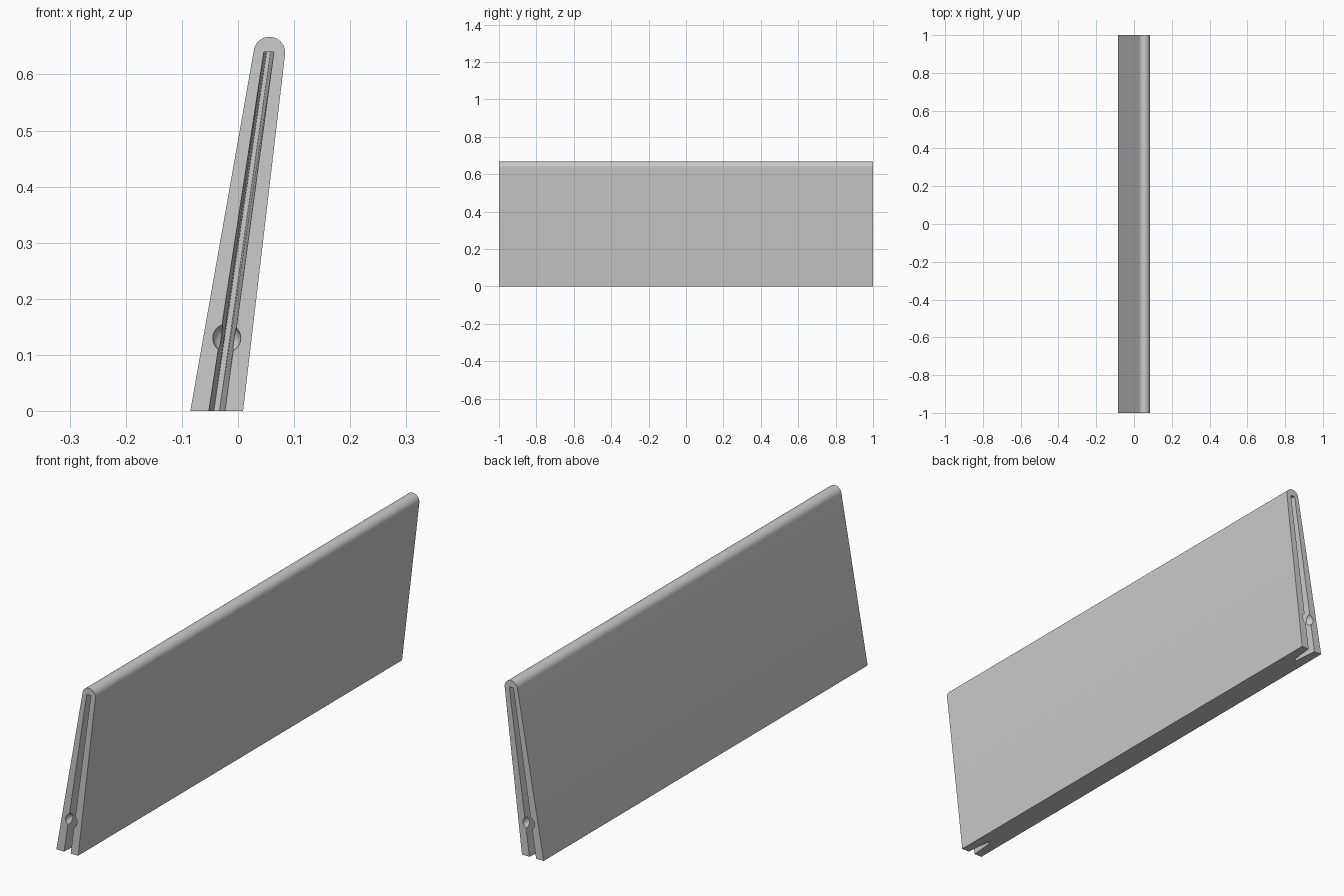
import bpy, bmesh, math
from mathutils import Vector

cube = bpy.data.objects.get("Cube")
if cube:
    bpy.data.objects.remove(cube, do_unlink=True)

GREY = (0.6, 0.6, 0.6, 1)
mat = bpy.data.materials.new("plain grey")
mat.use_nodes = True
mat.diffuse_color = GREY
mat.node_tree.nodes["Principled BSDF"].inputs["Base Color"].default_value = GREY


def loft(name, near, far, y0, y1):
    """Solid between two matching x-z outlines at y0 and y1."""
    bm = bmesh.new()
    a = [bm.verts.new((x, y0, z)) for x, z in near]
    b = [bm.verts.new((x, y1, z)) for x, z in far]
    bm.faces.new(a)
    bm.faces.new(b[::-1])
    for i in range(len(a)):
        j = (i + 1) % len(a)
        bm.faces.new((a[j], a[i], b[i], b[j]))
    bmesh.ops.recalc_face_normals(bm, faces=bm.faces)
    return finish(name, bm)


def finish(name, bm):
    mesh = bpy.data.meshes.new(name)
    bm.to_mesh(mesh)
    bm.free()
    obj = bpy.data.objects.new(name, mesh)
    bpy.context.collection.objects.link(obj)
    mesh.materials.append(mat)
    return obj


# Leaning, tapered panel with a rounded top edge
cx, cz, r = 0.056, 0.639, 0.028
start, end = math.radians(-7), math.radians(170)
steps = 24
arc = []
for i in range(steps + 1):
    t = start + (end - start) * i / steps
    arc.append((cx + r * math.cos(t), cz + r * math.sin(t)))
profile = [(-0.085, 0), (0.009, 0)] + arc
panel = loft("panel", profile, profile, -1, 1)

# Tapered slot and round dimple at each end, open at the foot
DEPTH = 0.1
mouth = [(-0.055, -0.02), (-0.026, -0.02), (0.064, 0.64), (0.046, 0.64)]
floor = [(-0.046, -0.02), (-0.036, -0.02), (0.058, 0.64), (0.051, 0.64)]


def grow(outer, inner, k):
    return [tuple(Vector(o).lerp(Vector(i), k)) for o, i in zip(outer, inner)]


cutters = []
for side in (-1, 1):
    lip = grow(mouth, floor, -0.1)
    cutters.append(loft("slot_cutter", lip, floor, side * (1 + DEPTH * 0.1), side * (1 - DEPTH)))
    bm = bmesh.new()
    bmesh.ops.create_uvsphere(bm, u_segments=32, v_segments=16, radius=0.025)
    bmesh.ops.translate(bm, verts=bm.verts, vec=(-0.02, side, 0.13))
    cutters.append(finish("dimple_cutter", bm))

bpy.context.view_layer.objects.active = panel
for cutter in cutters:
    mod = panel.modifiers.new("cut", "BOOLEAN")
    mod.operation = "DIFFERENCE"
    mod.solver = "EXACT"
    mod.object = cutter
    bpy.ops.object.modifier_apply(modifier=mod.name)
    bpy.data.objects.remove(cutter, do_unlink=True)

# Smooth only the rounded surfaces
bpy.ops.object.select_all(action="DESELECT")
panel.select_set(True)
bpy.ops.object.shade_smooth_by_angle(angle=math.radians(30))
